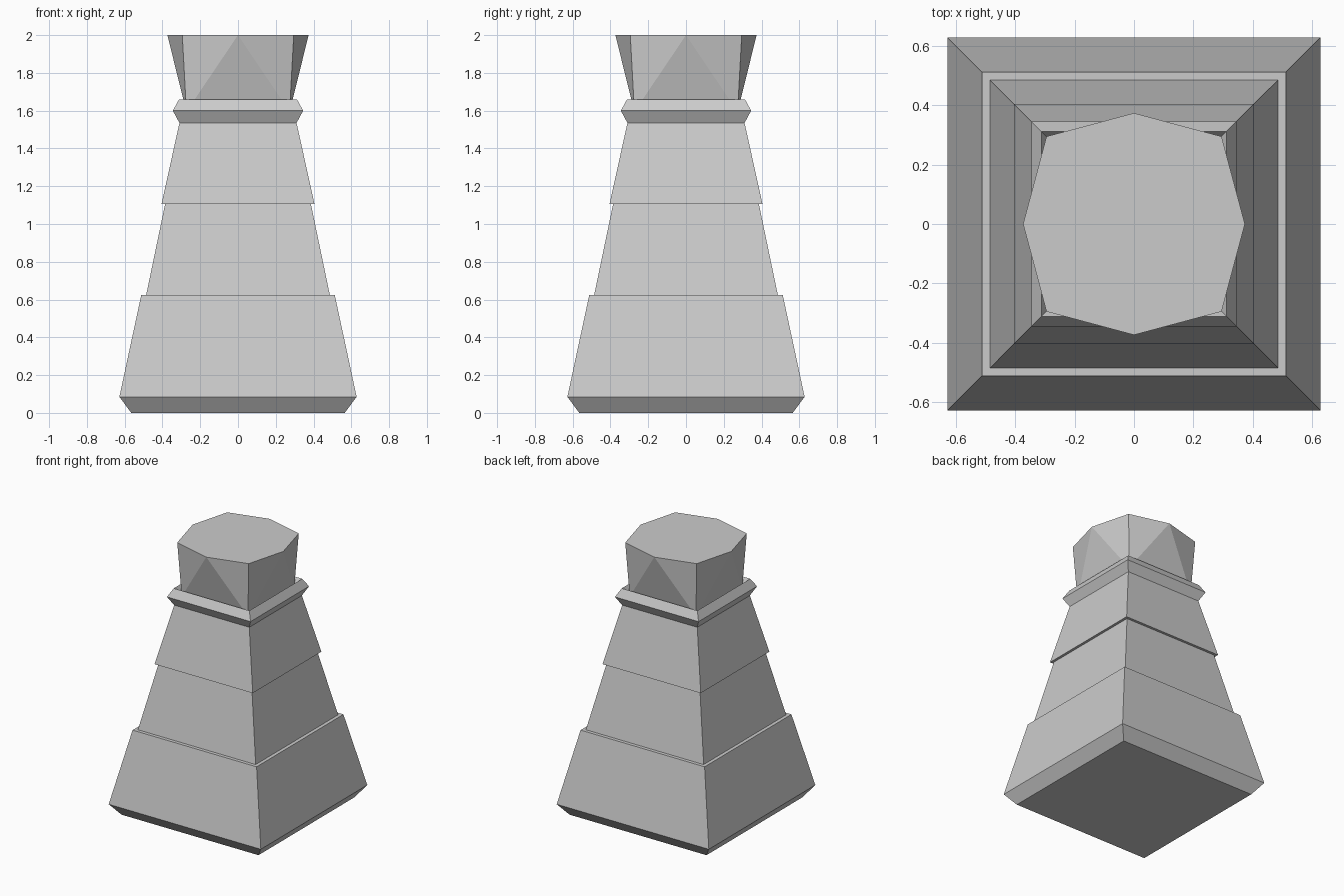
import bpy, bmesh

cube = bpy.data.objects.get("Cube")
if cube:
    bpy.data.objects.remove(cube, do_unlink=True)

stone = bpy.data.materials.new("pale grey stone")
stone.use_nodes = True
grey = (0.6, 0.6, 0.6, 1)
stone.diffuse_color = grey
stone.node_tree.nodes["Principled BSDF"].inputs["Base Color"].default_value = grey

CORNERS = [(-1, -1), (1, -1), (1, 1), (-1, 1)]


def square_ring(bm, half, z):
    return [bm.verts.new((x * half, y * half, z)) for x, y in CORNERS]


def finish(name, bm):
    mesh = bpy.data.meshes.new(name)
    bm.to_mesh(mesh)
    bm.free()
    mesh.materials.append(stone)
    obj = bpy.data.objects.new(name, mesh)
    bpy.context.collection.objects.link(obj)


def square_tier(name, profile, closed_bottom=False):
    """Loft square rings through (half width, height) pairs."""
    bm = bmesh.new()
    rings = [square_ring(bm, half, z) for half, z in profile]
    for low, high in zip(rings, rings[1:]):
        for i in range(4):
            j = (i + 1) % 4
            bm.faces.new((low[i], low[j], high[j], high[i]))
    if closed_bottom:
        bm.faces.new(rings[0][::-1])
    finish(name, bm)


# Tapered tiers with a ledge above the base and an overhang below the top tier
square_tier("base_tier", [(0.565, 0), (0.628, 0.085), (0.512, 0.625), (0.486, 0.625)], True)
square_tier("middle_tier", [(0.486, 0.625), (0.386, 1.105)])
square_tier("upper_tier", [(0.386, 1.105), (0.405, 1.105), (0.31, 1.535)])

# Bevelled collar whose inner edge slopes down to the cap
square_tier("collar", [(0.31, 1.535), (0.345, 1.6), (0.312, 1.66), (0.273, 1.595)])

# Flared cap: square foot, eight-pointed top
bm = bmesh.new()
foot = square_ring(bm, 0.273, 1.595)
top_corners = square_ring(bm, 0.295, 2)
tips = [bm.verts.new((x * 0.374, y * 0.374, 2)) for x, y in [(0, -1), (1, 0), (0, 1), (-1, 0)]]
for i in range(4):
    j = (i + 1) % 4
    bm.faces.new((foot[i], foot[j], tips[i]))
    bm.faces.new((foot[i], tips[i], top_corners[i]))
    bm.faces.new((foot[j], top_corners[j], tips[i]))
bm.faces.new([v for pair in zip(top_corners, tips) for v in pair])
finish("flared_cap", bm)
